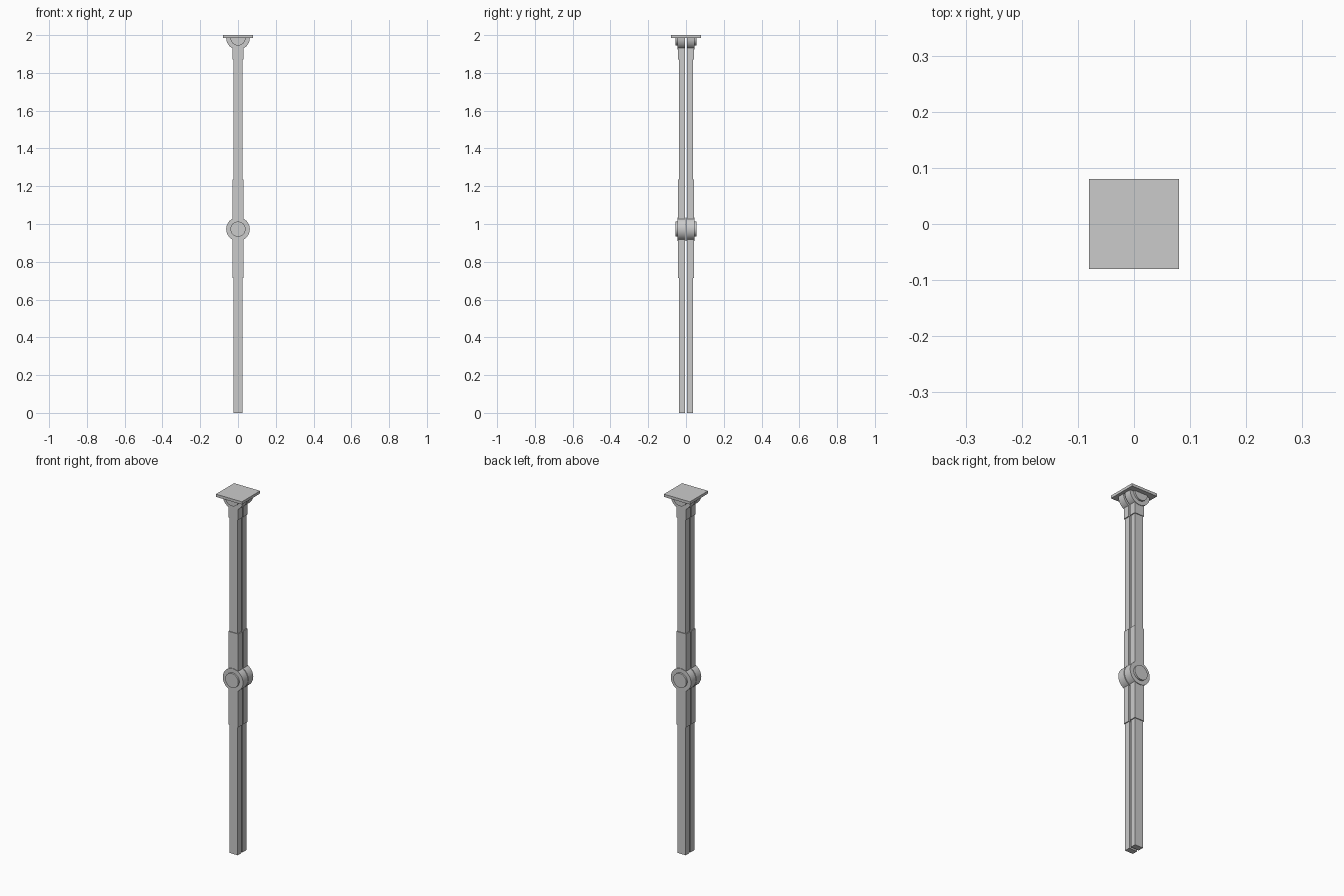
import bpy, bmesh, math

if "Cube" in bpy.data.objects:
    bpy.data.objects.remove(bpy.data.objects["Cube"])


def box(name, x, y0, y1, z0, z1):
    """Box centred on x = 0 with half width x."""
    bm = bmesh.new()
    bmesh.ops.create_cube(bm, size=1)
    for v in bm.verts:
        v.co = (v.co.x * 2 * x, (y0 + y1) / 2 + v.co.y * (y1 - y0),
                (z0 + z1) / 2 + v.co.z * (z1 - z0))
    return finish(name, bm)


def disc(name, r, y0, y1, z, half=False, n=32):
    """Disc along y; half keeps only the lower half."""
    bm = bmesh.new()
    count = n // 2 + 1 if half else n
    pts = [(r * math.cos(a), z + r * math.sin(a))
           for a in (math.pi + 2 * math.pi * i / n for i in range(count))]
    face = bm.faces.new([bm.verts.new((px, y0, pz)) for px, pz in pts])
    ext = bmesh.ops.extrude_face_region(bm, geom=[face])
    for v in ext["geom"]:
        if isinstance(v, bmesh.types.BMVert):
            v.co.y = y1
    bmesh.ops.recalc_face_normals(bm, faces=bm.faces)
    ob = finish(name, bm)
    bpy.context.view_layer.objects.active = ob
    ob.select_set(True)
    bpy.ops.object.shade_smooth_by_angle(angle=math.radians(30))
    ob.select_set(False)
    return ob


def finish(name, bm):
    me = bpy.data.meshes.new(name)
    bm.to_mesh(me)
    bm.free()
    ob = bpy.data.objects.new(name, me)
    bpy.context.collection.objects.link(ob)
    return ob


HINGE_Z, TOP_Z = 0.973, 1.985

# Mounting plate
box("mounting_plate", 0.08, -0.08, 0.08, TOP_Z, 2.0)

# Twin rails, sleeves and hinges, front and back
for side, s in (("front", -1), ("back", 1)):
    def span(a, b):
        return sorted((s * a, s * b))

    box(side + "_rail", 0.025, *span(0.006, 0.038), 0, 1.9)
    box(side + "_middle_sleeve", 0.03, *span(0.005, 0.042), 0.715, 1.235)
    box(side + "_top_sleeve", 0.03, *span(0.005, 0.042), 1.87, 1.945)
    disc(side + "_hinge_barrel", 0.0625, *span(0.002, 0.045), HINGE_Z)
    disc(side + "_hinge_cap", 0.04, *span(0.045, 0.055), HINGE_Z)
    disc(side + "_top_barrel", 0.0625, *span(0.005, 0.045), TOP_Z, half=True)
    disc(side + "_top_cap", 0.04, *span(0.045, 0.055), TOP_Z, half=True)
